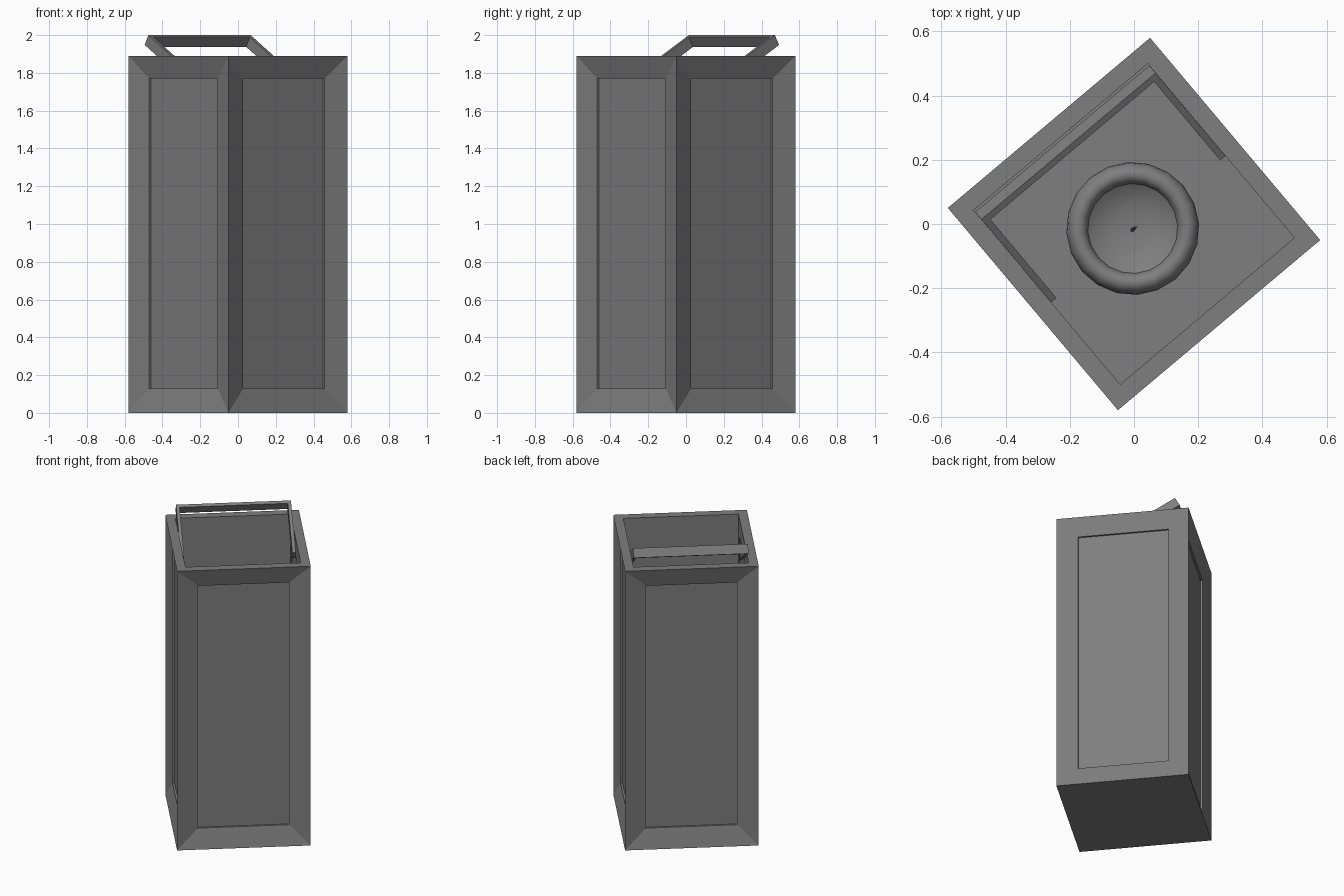
import bpy
import bmesh
from math import radians, cos, sin, pi
from mathutils import Matrix, Vector

if "Cube" in bpy.data.objects:
    bpy.data.objects.remove(bpy.data.objects["Cube"], do_unlink=True)

TURN = radians(40.07)
SIDE, HEIGHT = 0.823, 1.89
WALL, FLOOR = 0.057, 0.05
SILL, LINTEL = 0.13, 1.77

grey = bpy.data.materials.new("dark_grey_metal")
grey.use_nodes = True
colour = (0.21, 0.21, 0.21, 1)
grey.diffuse_color = colour
grey.node_tree.nodes["Principled BSDF"].inputs["Base Color"].default_value = colour


def finish(bm, name, smooth=False):
    bmesh.ops.recalc_face_normals(bm, faces=bm.faces)
    mesh = bpy.data.meshes.new(name)
    bm.to_mesh(mesh)
    bm.free()
    obj = bpy.data.objects.new(name, mesh)
    bpy.context.collection.objects.link(obj)
    obj.data.materials.append(grey)
    obj.rotation_euler.z = TURN
    if smooth:
        bpy.ops.object.select_all(action="DESELECT")
        obj.select_set(True)
        bpy.context.view_layer.objects.active = obj
        bpy.ops.object.shade_smooth_by_angle(angle=radians(40))
    return obj


def add_box(bm, low, high, matrix=Matrix()):
    low, high = Vector(low), Vector(high)
    place = Matrix.Translation((low + high) / 2) @ Matrix.Diagonal((*(high - low), 1))
    return bmesh.ops.create_cube(bm, size=1, matrix=matrix @ place)


def inset(bm, faces, thickness, depth):
    bmesh.ops.inset_individual(bm, faces=faces, thickness=thickness,
                               depth=depth, use_even_offset=True)


def window_height(faces):
    # Level the window edges with the sill and lintel
    for face in faces:
        middle = face.calc_center_median().z
        for v in face.verts:
            v.co.z = LINTEL if v.co.z > middle else SILL


# Lantern body: hollow box with chamfered window frames and thin panes
bm = bmesh.new()
half = SIDE / 2
add_box(bm, (-half, -half, 0), (half, half, HEIGHT))
bm.normal_update()
top = [f for f in bm.faces if f.normal.z > 0.9]
sides = [f for f in bm.faces if abs(f.normal.z) < 0.1]
inset(bm, sides, SILL, -0.034)
window_height(sides)
inset(bm, sides, 0, -0.012)

# Rim and cavity
inset(bm, top, WALL, 0)
before = set(bm.faces)
inset(bm, top, 0, FLOOR - HEIGHT)
inner = [f for f in bm.faces if f not in before]
bm.normal_update()
inset(bm, inner, SILL - WALL, 0)
window_height(inner)
inset(bm, inner, 0, -0.004)
finish(bm, "lantern_body")

# Handle: tilted strap with two legs pivoting inside the rim
bm = bmesh.new()
tilt = Matrix.Translation((0, -0.021, 1.805)) @ Matrix.Rotation(radians(30), 4, "X")
reach, width, thick, span = 0.39, 0.06, 0.021, 0.354
add_box(bm, (-span, reach - thick, -width), (span, reach, 0), tilt)
for s in (-1, 1):
    xs = sorted((s * span, s * (span - thick)))
    add_box(bm, (xs[0], 0, -width), (xs[1], reach - thick, 0), tilt)
finish(bm, "carry_handle")

# Candle: turned profile with a rounded shoulder and a melted hollow
bm = bmesh.new()
h, radius = 0.9, 0.207
profile = [(0, FLOOR), (radius, FLOOR), (radius, h - 0.05)]
for i in range(1, 7):
    a = pi * 0.75 * i / 6
    profile.append((radius - 0.036 + 0.036 * cos(a), h - 0.05 + 0.05 * sin(a)))
profile += [(0.14, h - 0.035), (0.11, h - 0.055), (0.06, h - 0.068), (0, h - 0.072)]
verts = [bm.verts.new((r, 0, z)) for r, z in profile]
edges = [bm.edges.new(pair) for pair in zip(verts, verts[1:])]
bmesh.ops.spin(bm, geom=verts + edges, cent=(0, 0, 0), axis=(0, 0, 1),
               angle=2 * pi, steps=20)
bmesh.ops.remove_doubles(bm, verts=bm.verts, dist=0.0005)
candle = finish(bm, "candle", smooth=True)
candle.location = (-0.004, -0.014, 0)

# Wick: short, slightly leaning peg
bm = bmesh.new()
bmesh.ops.create_cone(bm, cap_ends=True, segments=8, radius1=0.006, radius2=0.004,
                      depth=0.08, matrix=Matrix.Translation((0, 0, h - 0.04))
                      @ Matrix.Rotation(radians(12), 4, "Y"))
wick = finish(bm, "wick", smooth=True)
wick.location = (0, -0.014, 0)
